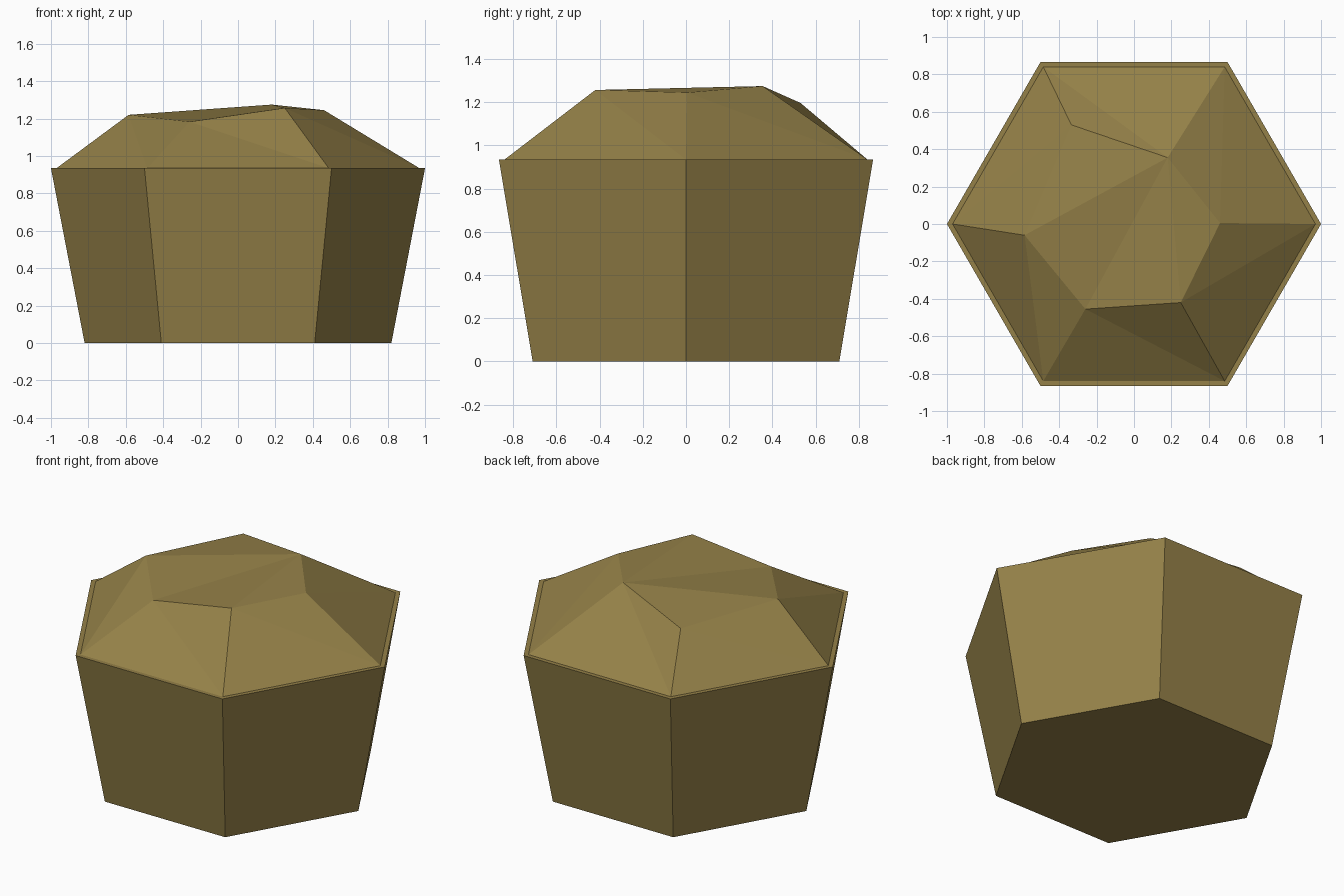
import bpy, bmesh, math

if "Cube" in bpy.data.objects:
    bpy.data.objects.remove(bpy.data.objects["Cube"])

RIM_Z = 0.935

mat = bpy.data.materials.new("olive brown")
mat.diffuse_color = (0.30, 0.22, 0.065, 1)
mat.use_nodes = True
mat.node_tree.nodes["Principled BSDF"].inputs["Base Color"].default_value = mat.diffuse_color


def hexagon(radius, z):
    return [(radius * math.cos(math.radians(60 * i)),
             radius * math.sin(math.radians(60 * i)), z) for i in range(6)]


def loft(name, rings, bottom=None, top=None):
    """Join six-point rings; bottom/top list ring indices of the cap faces."""
    bm = bmesh.new()
    loops = [[bm.verts.new(p) for p in ring] for ring in rings]
    for k, (lo, hi) in enumerate(zip(loops, loops[1:])):
        for i in range(6):
            j = (i + 1) % 6
            # diagonal runs from upper corner i to lower corner i + 1
            bm.faces.new((lo[i], lo[j], hi[i]))
            bm.faces.new((lo[j], hi[j], hi[i]))
    for ids in bottom or []:
        bm.faces.new([loops[0][i] for i in ids])
    for ids in top or []:
        bm.faces.new([loops[-1][i] for i in ids])
    mesh = bpy.data.meshes.new(name)
    bm.to_mesh(mesh)
    bm.free()
    mesh.materials.append(mat)
    ob = bpy.data.objects.new(name, mesh)
    bpy.context.collection.objects.link(ob)
    return ob


# Tapered six-sided tub with a thin flat rim
loft("tub", [hexagon(0.82, 0), hexagon(1, RIM_Z), hexagon(0.97, RIM_Z)],
     bottom=[(5, 4, 3, 2, 1, 0)])

# Irregular faceted heap filling the tub
crown = [(0.46, 0.005, 1.245), (0.18, 0.355, 1.275), (-0.335, 0.53, 1.197),
         (-0.585, -0.06, 1.22), (-0.26, -0.455, 1.183), (0.25, -0.42, 1.257)]
loft("heap", [hexagon(0.97, RIM_Z), crown],
     top=[(1, 2, 3), (1, 3, 4), (1, 4, 5), (1, 5, 0)])
